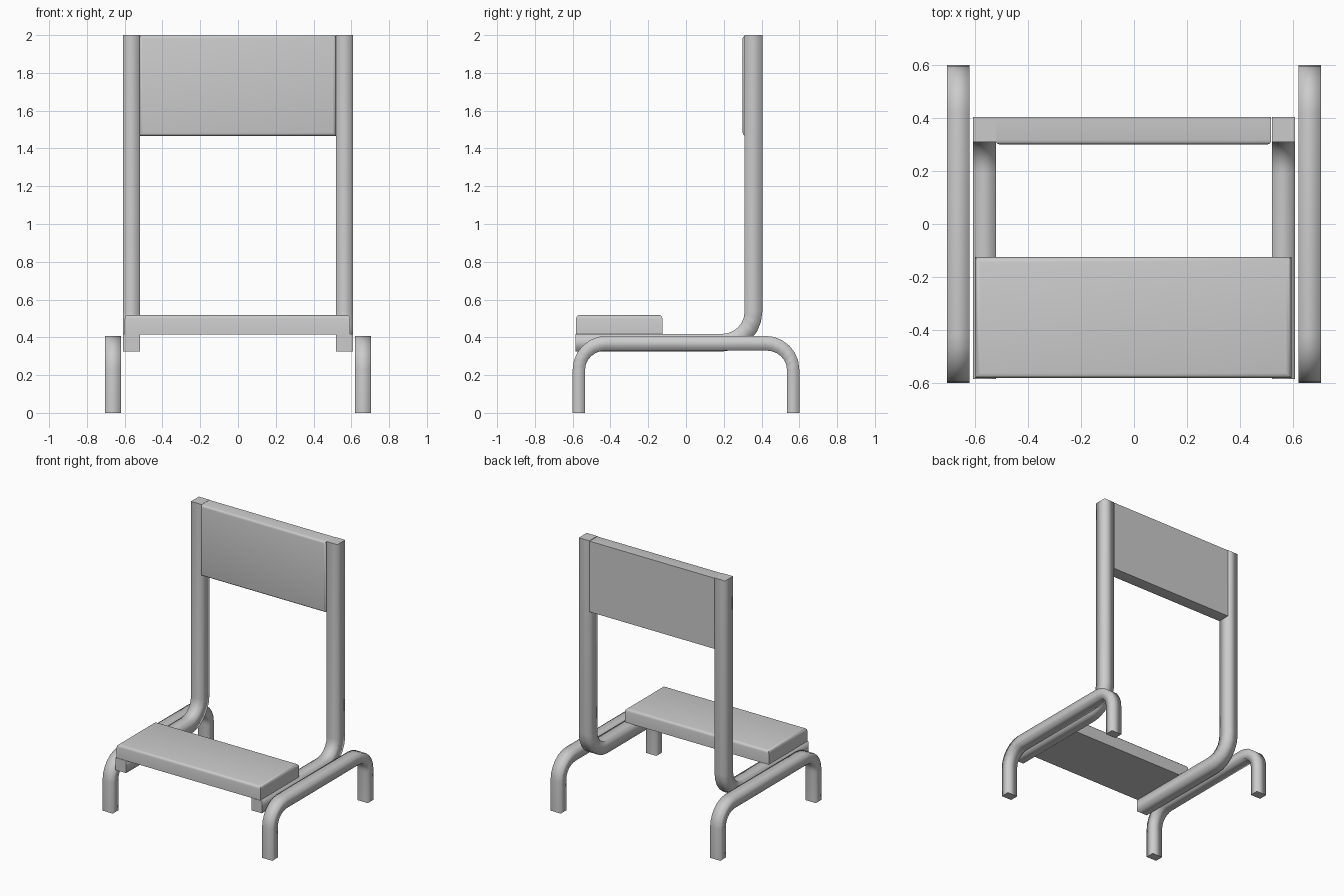
import bpy, bmesh
from math import sin, cos, radians

if "Cube" in bpy.data.objects:
    bpy.data.objects.remove(bpy.data.objects["Cube"])


def arc(cy, cz, ry, rz, a0, a1, n=6):
    return [(cy + ry * cos(radians(a0 + (a1 - a0) * i / n)),
             cz + rz * sin(radians(a0 + (a1 - a0) * i / n))) for i in range(n + 1)]


def finish(name, bm):
    bmesh.ops.recalc_face_normals(bm, faces=bm.faces[:])
    for f in bm.faces:
        f.smooth = True
    me = bpy.data.meshes.new(name)
    bm.to_mesh(me)
    bm.free()
    ob = bpy.data.objects.new(name, me)
    bpy.context.collection.objects.link(ob)
    return ob


# Square tube bent in the y-z plane, given its outer and inner outlines
def tube(name, outer, inner, x0, x1):
    bm = bmesh.new()
    rings = [[bm.verts.new(p) for p in ((x0, *o), (x1, *o), (x1, *i), (x0, *i))]
             for o, i in zip(outer, inner)]
    for a, b in zip(rings, rings[1:]):
        for k in range(4):
            bm.faces.new((a[k], a[(k + 1) % 4], b[(k + 1) % 4], b[k]))
    for r in (rings[0], rings[-1]):
        for e in bm.faces.new(r).edges:
            e.smooth = False
    return finish(name, bm)


# Padded board with one rounded face
def board(name, lo, hi, axis, side, radius):
    bm = bmesh.new()
    bmesh.ops.create_cube(bm, size=1)
    for v in bm.verts:
        v.co = [hi[k] if v.co[k] > 0 else lo[k] for k in range(3)]
    face_pos = hi[axis] if side > 0 else lo[axis]
    edges = [e for e in bm.edges
             if all(abs(v.co[axis] - face_pos) < 1e-5 for v in e.verts)]
    bmesh.ops.bevel(bm, geom=edges, offset=radius, segments=3, profile=0.5,
                    affect='EDGES')
    ob = finish(name, bm)
    bpy.ops.object.select_all(action='DESELECT')
    ob.select_set(True)
    bpy.context.view_layer.objects.active = ob
    bpy.ops.object.shade_smooth_by_angle(angle=radians(40))
    return ob


# Floor hoop outline: front bend, then mirrored to the rear
leg_out = [(-0.60, 0)] + arc(-0.42, 0.23, 0.18, 0.178, 180, 90)
leg_in = [(-0.534, 0)] + arc(-0.425, 0.23, 0.109, 0.1, 180, 90)
leg_out += [(-y, z) for y, z in reversed(leg_out)]
leg_in += [(-y, z) for y, z in reversed(leg_in)]

# Seat rail that bends up into the back post
post_out = [(-0.585, 0.325)] + arc(0.19, 0.535, 0.214, 0.21, -90, 0) + [(0.404, 2.0)]
post_in = [(-0.585, 0.418)] + arc(0.19, 0.535, 0.12, 0.117, -90, 0) + [(0.31, 2.0)]

for s, label in ((-1, "left"), (1, "right")):
    tube(label + "_leg_hoop", leg_out, leg_in, s * 0.62, s * 0.705)
    tube(label + "_back_post", post_out, post_in, s * 0.52, s * 0.608)

# Seat and backrest
board("seat", (-0.6, -0.582, 0.416), (0.594, -0.125, 0.519), 2, 1, 0.02)
board("backrest", (-0.522, 0.30, 1.467), (0.518, 0.404, 1.998), 1, -1, 0.016)
